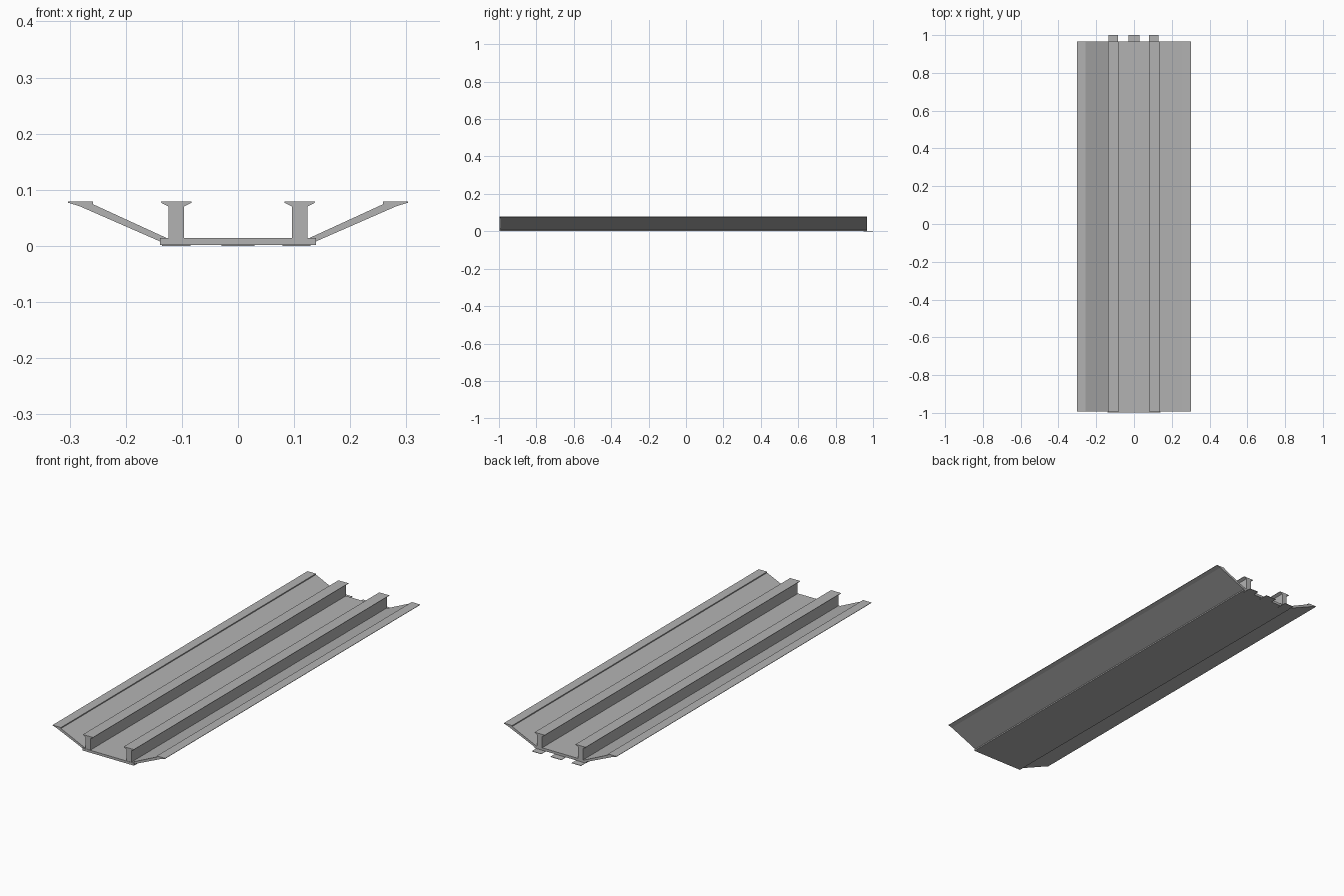
import bpy
import bmesh

if "Cube" in bpy.data.objects:
    bpy.data.objects.remove(bpy.data.objects["Cube"], do_unlink=True)

grey = bpy.data.materials.new("plain_grey")
grey.use_nodes = True
colour = (0.45, 0.45, 0.45, 1)
grey.diffuse_color = colour
grey.node_tree.nodes["Principled BSDF"].inputs["Base Color"].default_value = colour

BACK = 0.967


def extrude_profile(name, profile, y0, y1):
    """Sweep an x-z outline along y into a closed solid."""
    bm = bmesh.new()
    face = bm.faces.new([bm.verts.new((x, y0, z)) for x, z in profile])
    swept = bmesh.ops.extrude_face_region(bm, geom=[face])["geom"]
    verts = [g for g in swept if isinstance(g, bmesh.types.BMVert)]
    bmesh.ops.translate(bm, verts=verts, vec=(0, y1 - y0, 0))
    bmesh.ops.recalc_face_normals(bm, faces=bm.faces)
    mesh = bpy.data.meshes.new(name)
    bm.to_mesh(mesh)
    bm.free()
    mesh.materials.append(grey)
    obj = bpy.data.objects.new(name, mesh)
    bpy.context.collection.objects.link(obj)
    return obj


def rectangle(x0, x1, z0, z1):
    return [(x0, z0), (x1, z0), (x1, z1), (x0, z1)]


# Flat floor between the wings
extrude_profile("floor", rectangle(-0.139, 0.139, 0.002, 0.014), -0.998, BACK)

# Sloping wing with a flat lip along its outer edge
wing = [(0.139, 0.008), (0.283, 0.071), (0.303, 0.077), (0.303, 0.079),
        (0.258, 0.079), (0.258, 0.074), (0.125, 0.013), (0.139, 0.012)]

# Upright rail with a flared cap, outlined around its own centre
half_rail = [(0.0135, 0.013), (0.0135, 0.07), (0.027, 0.077), (0.027, 0.079)]
rail = half_rail + [(-x, z) for x, z in reversed(half_rail)]

for side, sign in (("left", 1), ("right", -1)):
    extrude_profile(side + "_wing", [(sign * x, z) for x, z in wing], -0.992, BACK)
    extrude_profile(side + "_rail", [(x + sign * 0.11, z) for x, z in rail], -0.996, BACK)

# Thin connecting tabs at the back edge
for name, x, half in (("right", -0.11, 0.025), ("middle", 0, 0.029), ("left", 0.104, 0.025)):
    extrude_profile(name + "_tab", rectangle(x - half, x + half, 0, 0.002), 0.95, 1.0)
